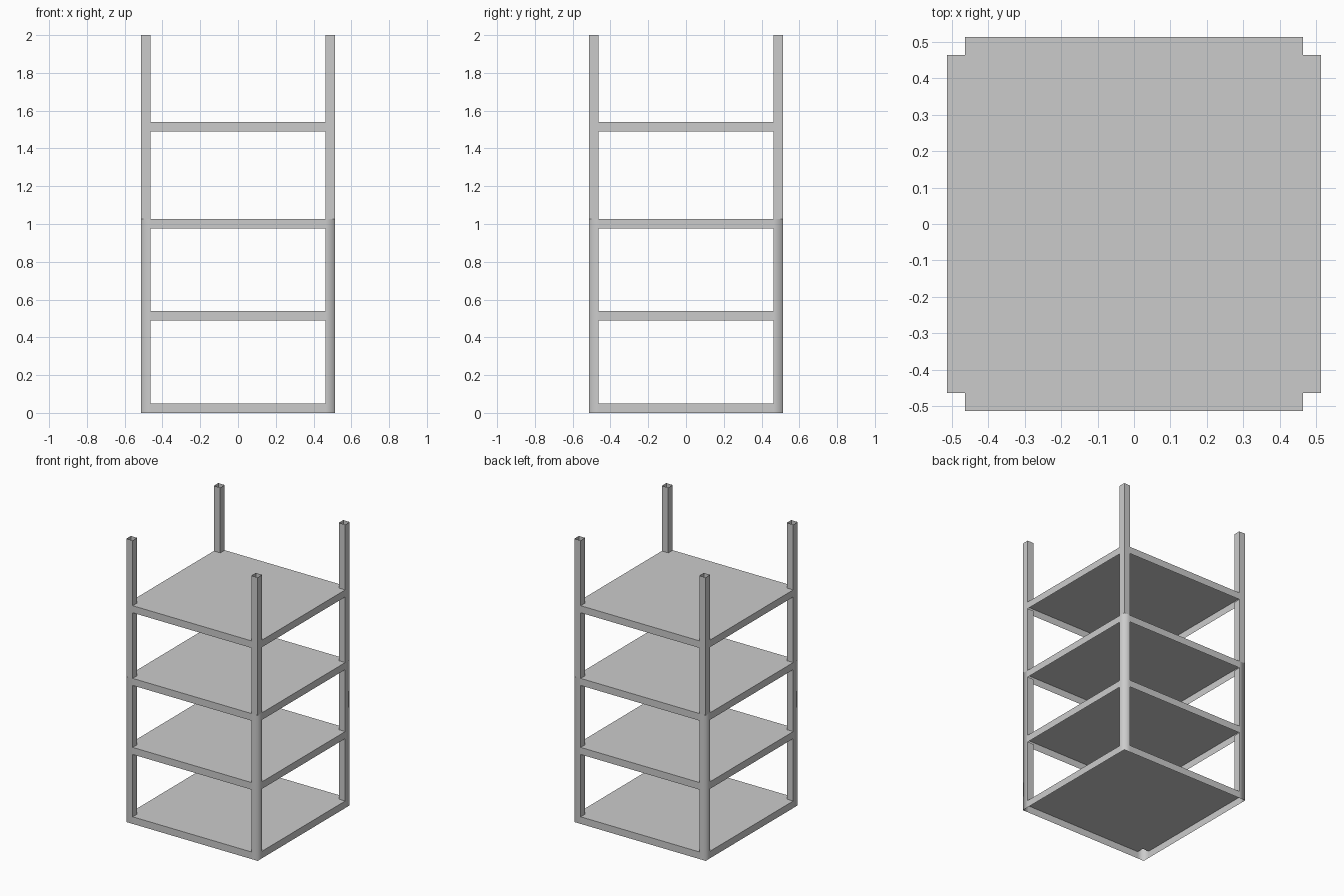
import bpy, bmesh
from math import pi
from mathutils import Matrix, Vector

if "Cube" in bpy.data.objects:
    bpy.data.objects.remove(bpy.data.objects["Cube"])

OUT, INN = 0.513, 0.463            # outer and inner faces of the posts
SEAM, TOP, THICK = 1.027, 2.0, 0.05
SHELF_Z = (0.0, 0.49, 0.977, 1.49)


def finish(name, bm):
    mesh = bpy.data.meshes.new(name)
    bm.to_mesh(mesh)
    bm.free()
    obj = bpy.data.objects.new(name, mesh)
    bpy.context.collection.objects.link(obj)


def wall(bm, a, b, z0, z1, smooth=False):
    verts = [bm.verts.new((p.x, p.y, z)) for p, z in
             ((a, z0), (b, z0), (b, z1), (a, z1))]
    bm.faces.new(verts).smooth = smooth


# Hollow post: full-height outer walls, inner walls only between the shelves
def post(name, turn):
    rot = Matrix.Rotation(turn, 3, 'Z')
    a, b, c, d = [rot @ Vector((x, y, 0)) for x, y in
                  ((OUT, OUT), (INN, OUT), (INN, INN), (OUT, INN))]
    bm = bmesh.new()
    # Outer walls, softly shaded across the corner in the lower half
    for z0, z1, soft in ((0, SEAM, True), (SEAM, TOP, False)):
        wall(bm, a, b, z0, z1, soft)
        wall(bm, d, a, z0, z1, soft)
    bmesh.ops.remove_doubles(bm, verts=[v for v in bm.verts], dist=1e-5)
    for e in bm.edges:
        e.smooth = all(f.smooth for f in e.link_faces)
    # Inner walls
    for z0, z1 in zip(SHELF_Z, SHELF_Z[1:] + (TOP,)):
        wall(bm, b, c, z0 + THICK, z1)
        wall(bm, c, d, z0 + THICK, z1)
    finish(name, bm)


# Shelf: a notched top sheet with a downturned rim, open underneath
def shelf(name, z):
    outline = []
    for k in range(4):
        rot = Matrix.Rotation(k * pi / 2, 3, 'Z')
        outline += [rot @ Vector(p) for p in
                    ((OUT, -INN, 0), (OUT, INN, 0), (INN, INN, 0))]
    bm = bmesh.new()
    bm.faces.new([bm.verts.new((p.x, p.y, z + THICK)) for p in outline])
    for i in range(0, 12, 3):
        wall(bm, outline[i], outline[i + 1], z, z + THICK)
    finish(name, bm)


for k, place in enumerate(("back_right", "back_left", "front_left", "front_right")):
    post(place + "_post", k * pi / 2)
for n, z in enumerate(SHELF_Z):
    shelf(f"shelf_{n + 1}", z)
